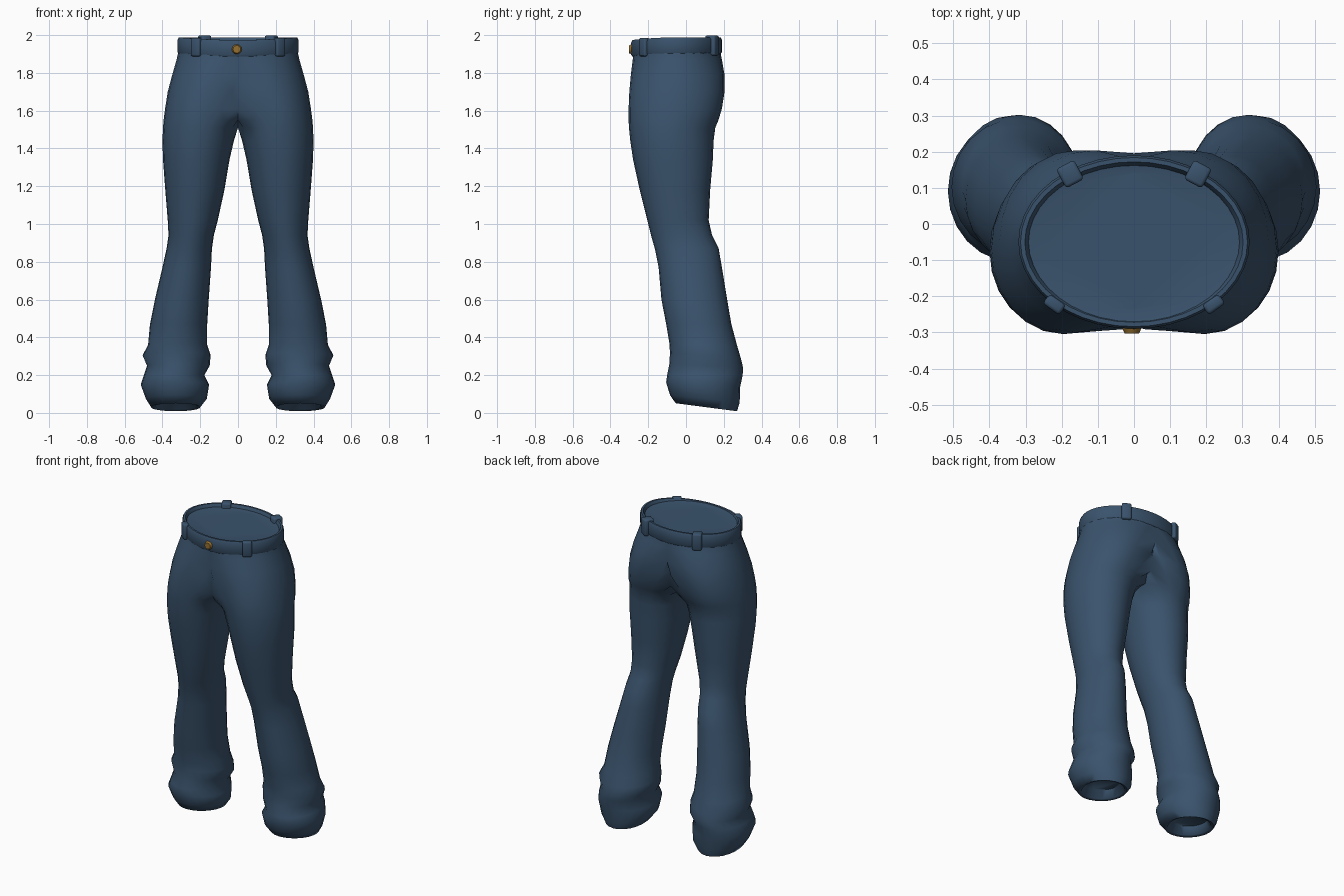
import bpy, bmesh, math
from mathutils import Matrix, Vector

if "Cube" in bpy.data.objects:
    bpy.data.objects.remove(bpy.data.objects["Cube"])

N = 24  # points around each leg


def material(name, rgb):
    m = bpy.data.materials.new(name)
    m.diffuse_color = (*rgb, 1)
    m.use_nodes = True
    m.node_tree.nodes["Principled BSDF"].inputs["Base Color"].default_value = m.diffuse_color
    return m


DENIM = material("denim blue", (0.042, 0.086, 0.15))
BRASS = material("brass", (0.30, 0.16, 0.03))


def make_object(name, bm, mat, angle=None):
    bmesh.ops.recalc_face_normals(bm, faces=bm.faces)
    me = bpy.data.meshes.new(name)
    bm.to_mesh(me)
    bm.free()
    me.materials.append(mat)
    ob = bpy.data.objects.new(name, me)
    bpy.context.collection.objects.link(ob)
    bpy.context.view_layer.objects.active = ob
    ob.select_set(True)
    if angle:
        bpy.ops.object.shade_smooth_by_angle(angle=math.radians(angle))
    ob.select_set(False)
    return ob


def bridge(bm, a, b):
    n = len(a)
    for i in range(n):
        bm.faces.new((a[i], a[(i + 1) % n], b[(i + 1) % n], b[i]))


def half_ring(bm, z, cx, ri, ro, yf, yb, slope=0.0, seam=0.0):
    """Closed ring on the +x side; points reaching the middle are pressed onto it."""
    cy, ry = (yf + yb) / 2, (yb - yf) / 2
    ring = []
    for i in range(N):
        t = 2 * math.pi * i / N
        c, s = math.cos(t), math.sin(t)
        x = cx + (ro if c > 0 else ri) * c
        x = 0.0 if x < seam else x
        ring.append(bm.verts.new((x, cy + ry * s, z + slope * ry * s)))
    return ring


# Leg sections: height, inner x, outer x, front y, back y, slope
LEG = [
    (0.09, 0.23, 0.43, -0.01, 0.23, -0.10),
    (0.035, 0.215, 0.44, -0.03, 0.25, -0.12),
    (0.03, 0.20, 0.46, -0.055, 0.27, -0.13),
    (0.075, 0.165, 0.488, -0.085, 0.284, -0.11),
    (0.15, 0.153, 0.515, -0.105, 0.287, -0.06),
    (0.20, 0.178, 0.498, -0.10, 0.30, 0.0),
    (0.25, 0.15, 0.482, -0.088, 0.302, -0.05),
    (0.305, 0.145, 0.505, -0.085, 0.29, -0.08),
    (0.36, 0.163, 0.476, -0.088, 0.272, -0.05),
    (0.47, 0.163, 0.466, -0.105, 0.24, 0.0),
    (0.60, 0.155, 0.44, -0.13, 0.218, 0.0),
    (0.77, 0.143, 0.40, -0.145, 0.19, 0.0),
    (0.87, 0.138, 0.378, -0.165, 0.173, 0.0),
    (0.94, 0.128, 0.368, -0.185, 0.138, 0.0),
    (1.02, 0.107, 0.372, -0.205, 0.12, 0.0),
    (1.18, 0.072, 0.385, -0.245, 0.128, 0.0),
    (1.34, 0.045, 0.397, -0.28, 0.142, 0.0),
    (1.44, 0.022, 0.40, -0.295, 0.146, 0.0),
]
# Hip sections: height, lobe centre x, inner radius, outer radius, front y, back y
HIP = [
    (1.51, 0.20, 0.20, 0.197, -0.302, 0.155),
    (1.55, 0.20, 0.26, 0.194, -0.304, 0.172),
    (1.61, 0.19, 0.38, 0.196, -0.304, 0.19),
    (1.70, 0.16, 0.50, 0.212, -0.300, 0.204),
    (1.79, 0.11, 0.58, 0.238, -0.292, 0.204),
    (1.87, 0.05, 0.60, 0.275, -0.282, 0.19),
    (1.93, 0.0, 0.60, 0.312, -0.278, 0.178),
    (1.972, 0.0, 0.60, 0.31, -0.276, 0.176),
    (1.965, 0.0, 0.60, 0.27, -0.24, 0.145),
]

# Trousers: one half lofted from cuff to waist, then mirrored
bm = bmesh.new()
rings = [half_ring(bm, z, (a + b) / 2, (b - a) / 2, (b - a) / 2, f, k, s)
         for z, a, b, f, k, s in LEG]
rings += [half_ring(bm, *row, seam=0.025) for row in HIP]
for a, b in zip(rings, rings[1:]):
    bridge(bm, a, b)
bm.faces.new(rings[0])
bm.faces.new(rings[-1])
inner = [f for f in bm.faces if all(v.co.x < 1e-5 for v in f.verts)]
bmesh.ops.delete(bm, geom=inner, context='FACES')
bmesh.ops.recalc_face_normals(bm, faces=bm.faces)
copy = bmesh.ops.duplicate(bm, geom=bm.verts[:] + bm.edges[:] + bm.faces[:])["geom"]
for v in copy:
    if isinstance(v, bmesh.types.BMVert):
        v.co.x = -v.co.x
bmesh.ops.remove_doubles(bm, verts=bm.verts, dist=0.0005)
make_object("trousers", bm, DENIM, 75)

# Waistband: rounded strip following the waist, dipping at the front
BELT_Y = -0.05
profile = [(-0.03, 1.905), (0.0, 1.9), (0.006, 1.91), (0.006, 1.975),
           (0.0, 1.988), (-0.012, 1.988), (-0.022, 1.97)]
bm = bmesh.new()
loops = []
for off, z in profile:
    loop = []
    for i in range(40):
        t = 2 * math.pi * i / 40
        c, s = math.cos(t), math.sin(t)
        dip = 0.014 * max(0, -s) ** 2
        loop.append(bm.verts.new(((0.314 + off) * c,
                                  BELT_Y + (0.234 + off) * s, z - dip)))
    loops.append(loop)
for a, b in zip(loops, loops[1:] + loops[:1]):
    bridge(bm, a, b)
make_object("waistband", bm, DENIM, 50)


# Belt loops: bevelled tabs turned to face outwards
def belt_loop(name, x, y, depth, height, z):
    bm = bmesh.new()
    bmesh.ops.create_cube(bm, size=1)
    bmesh.ops.scale(bm, vec=(depth, 0.056, height), verts=bm.verts)
    bmesh.ops.bevel(bm, geom=bm.edges[:], offset=0.009, segments=2,
                    affect='EDGES', profile=0.5)
    out = Vector((x / 0.32 ** 2, (y - BELT_Y) / 0.24 ** 2))
    bm.transform(Matrix.Translation((x, y, z)) @
                 Matrix.Rotation(math.atan2(out.y, out.x), 4, 'Z'))
    make_object(name, bm, DENIM, 50)


for side, label in ((1, "right"), (-1, "left")):
    belt_loop("front_belt_loop_" + label, side * 0.22, -0.222, 0.034, 0.098, 1.937)
    belt_loop("back_belt_loop_" + label, side * 0.177, 0.138, 0.06, 0.105, 1.945)

# Button: domed disc on the waistband front
bm = bmesh.new()
bmesh.ops.create_cone(bm, cap_ends=True, segments=12, radius1=0.028,
                      radius2=0.02, depth=0.018)
bm.transform(Matrix.Translation((-0.006, -0.294, 1.925)) @
             Matrix.Rotation(math.pi / 2, 4, 'X'))
make_object("button", bm, BRASS, 40)
